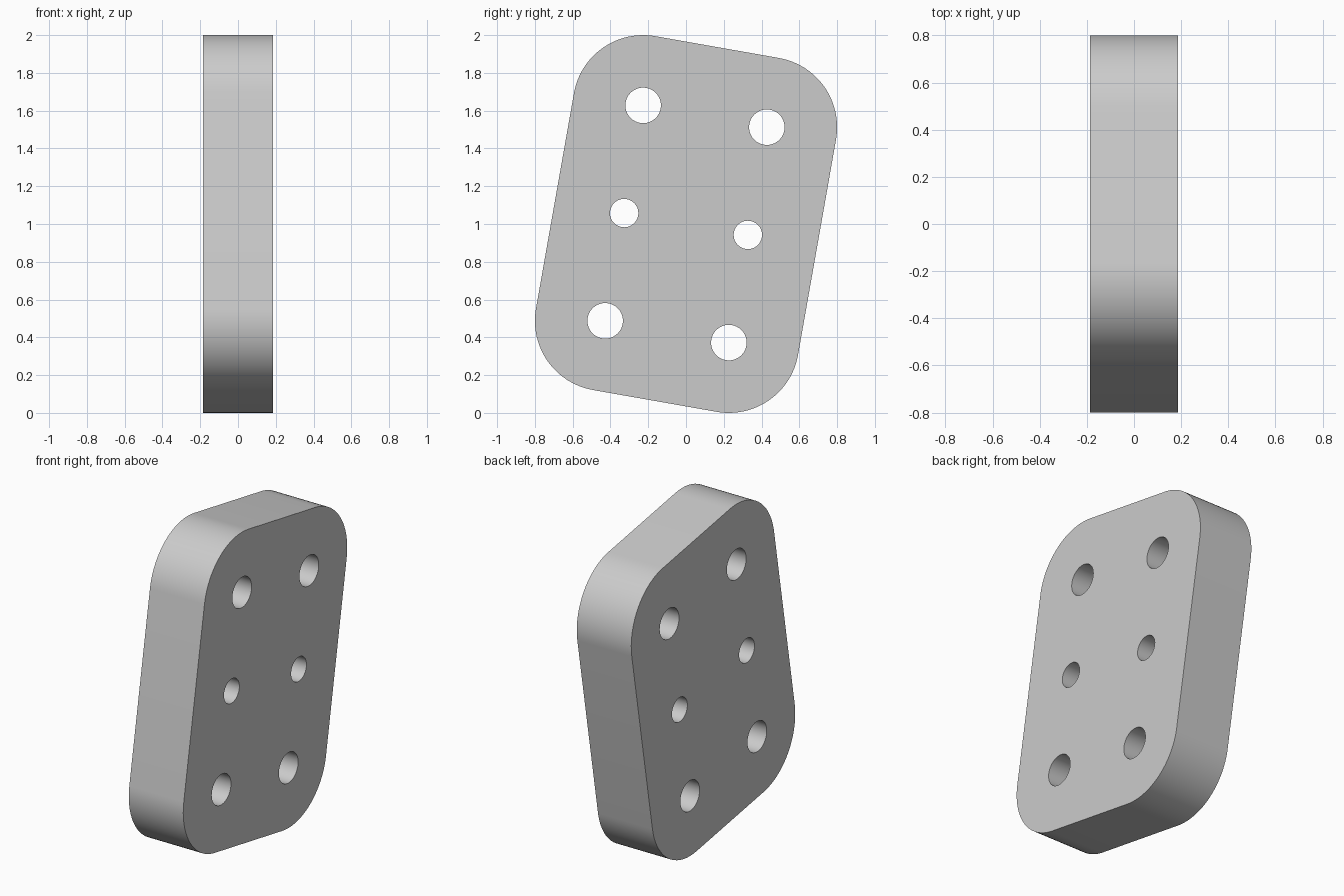
import bpy, bmesh
from math import sin, cos, pi, radians

cube = bpy.data.objects.get("Cube")
if cube:
    bpy.data.objects.remove(cube, do_unlink=True)

THICK = 0.372            # plate thickness along x
HALF_W, HALF_H = 0.3325, 0.579   # hole spacing, also the corner centres
CORNER, BIG, SMALL = 0.372, 0.094, 0.075
TILT = radians(10)

grey = bpy.data.materials.new("plain_grey")
grey.use_nodes = True
grey.diffuse_color = (0.6, 0.6, 0.6, 1)
grey.node_tree.nodes["Principled BSDF"].inputs["Base Color"].default_value = grey.diffuse_color


def arc(cy, cz, radius, start, sweep, steps):
    """Points of an arc in the y-z plane."""
    angles = [start + sweep * i / steps for i in range(steps + 1)]
    return [(cy + radius * cos(a), cz + radius * sin(a)) for a in angles]


def add_loop(bm, points):
    verts = [bm.verts.new((-THICK / 2, y, z)) for y, z in points]
    return [bm.edges.new((v, verts[i - 1])) for i, v in enumerate(verts)]


bm = bmesh.new()

# Rounded outline
outline = []
for i, (sy, sz) in enumerate([(1, 1), (-1, 1), (-1, -1), (1, -1)]):
    outline += arc(sy * HALF_W, sz * HALF_H, CORNER, i * pi / 2, pi / 2, 24)
edges = add_loop(bm, outline)

# Two columns of holes, the middle row smaller
for sy in (-1, 1):
    for row in (-1, 0, 1):
        radius = BIG if row else SMALL
        edges += add_loop(bm, arc(sy * HALF_W, row * HALF_H, radius, 0, 2 * pi, 64)[:-1])

# Fill between the loops and extrude to thickness
bmesh.ops.triangle_fill(bm, edges=edges, use_beauty=True, use_dissolve=False)
result = bmesh.ops.extrude_face_region(bm, geom=bm.faces[:], use_keep_orig=True)
moved = [g for g in result["geom"] if isinstance(g, bmesh.types.BMVert)]
bmesh.ops.translate(bm, verts=moved, vec=(THICK, 0, 0))
bmesh.ops.recalc_face_normals(bm, faces=bm.faces[:])

mesh = bpy.data.meshes.new("drilled_plate")
bm.to_mesh(mesh)
bm.free()
mesh.materials.append(grey)

plate = bpy.data.objects.new("drilled_plate", mesh)
bpy.context.collection.objects.link(plate)
plate.location.z = 1
plate.rotation_euler.x = -TILT

bpy.ops.object.select_all(action="DESELECT")
plate.select_set(True)
bpy.context.view_layer.objects.active = plate
bpy.ops.object.shade_smooth_by_angle(angle=radians(30))
